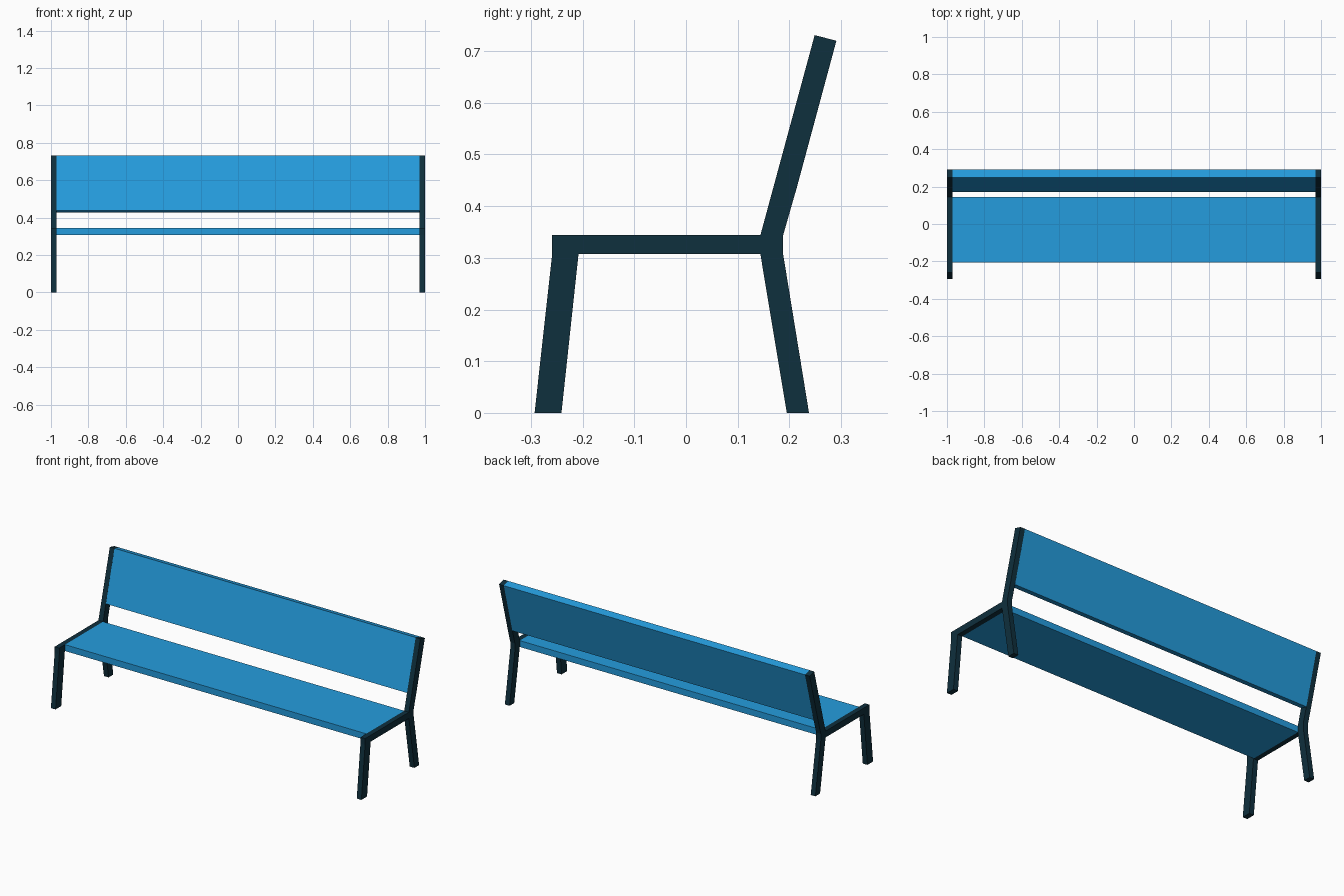
import bpy
import bmesh
from mathutils import Vector

cube = bpy.data.objects.get("Cube")
if cube:
    bpy.data.objects.remove(cube, do_unlink=True)


def make_material(name, rgb):
    mat = bpy.data.materials.new(name)
    mat.use_nodes = True
    color = (*rgb, 1.0)
    mat.diffuse_color = color
    mat.node_tree.nodes["Principled BSDF"].inputs["Base Color"].default_value = color
    return mat


def extrude_profile(name, profile, x0, x1, mat):
    """Extrude a closed (y, z) outline along x."""
    bm = bmesh.new()
    face = bm.faces.new([bm.verts.new((x0, y, z)) for y, z in profile])
    result = bmesh.ops.extrude_face_region(bm, geom=[face], use_keep_orig=True)
    moved = [v for v in result["geom"] if isinstance(v, bmesh.types.BMVert)]
    bmesh.ops.translate(bm, verts=moved, vec=Vector((x1 - x0, 0, 0)))
    bmesh.ops.recalc_face_normals(bm, faces=bm.faces)
    mesh = bpy.data.meshes.new(name)
    bm.to_mesh(mesh)
    bm.free()
    mesh.materials.append(mat)
    obj = bpy.data.objects.new(name, mesh)
    bpy.context.collection.objects.link(obj)
    return obj


frame_paint = make_material("dark teal metal", (0.0048, 0.029, 0.047))
panel_paint = make_material("bright blue panel", (0.018, 0.335, 0.73))

INNER, OUTER = 0.97, 1.0
SEAT_LOW, SEAT_TOP = 0.307, 0.344

# Side frame outline: front leg, seat rail, rear leg and leaning back post
frame_outline = [
    (-0.293, 0), (-0.241, 0), (-0.208, SEAT_LOW), (0.144, SEAT_LOW),
    (0.195, 0), (0.238, 0), (0.188, SEAT_LOW), (0.188, SEAT_TOP),
    (0.212, 0.428), (0.291, 0.720), (0.249, 0.731), (0.144, SEAT_TOP),
    (-0.259, SEAT_TOP), (-0.259, SEAT_LOW),
]
for side, sign in (("left", 1), ("right", -1)):
    extrude_profile(side + "_side_frame", frame_outline,
                    sign * INNER, sign * OUTER, frame_paint)

# Seat panel between the rails
seat_outline = [(-0.206, SEAT_LOW), (0.144, SEAT_LOW),
                (0.144, SEAT_TOP), (-0.206, SEAT_TOP)]
extrude_profile("seat", seat_outline, -INNER, INNER, panel_paint)

# Backrest panel between the leaning posts
back_outline = [(0.170, 0.438), (0.212, 0.427), (0.291, 0.720), (0.249, 0.731)]
extrude_profile("backrest", back_outline, -INNER, INNER, panel_paint)
